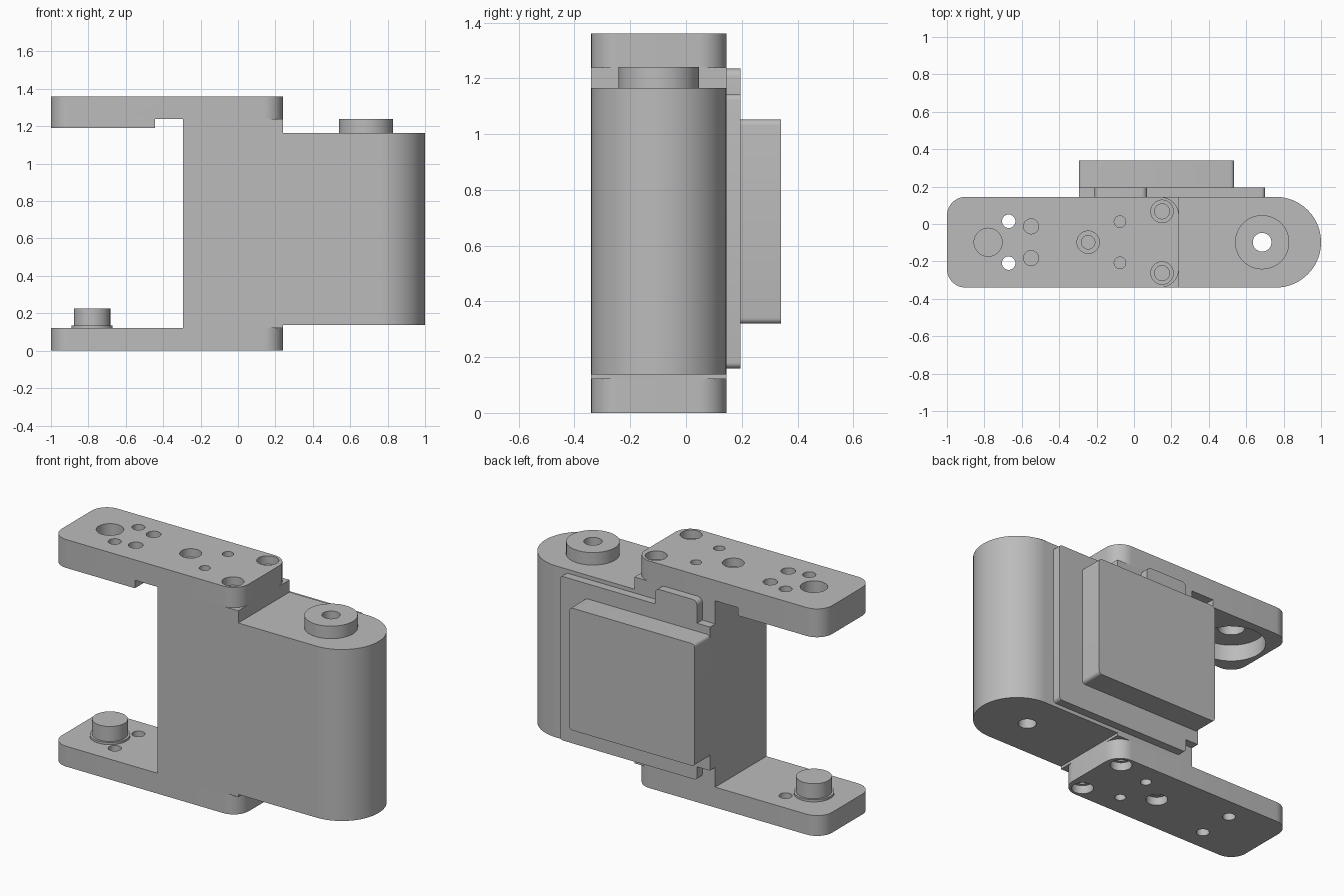
import bpy, bmesh, math

if "Cube" in bpy.data.objects:
    bpy.data.objects.remove(bpy.data.objects["Cube"])

grey = bpy.data.materials.new("plain grey")
grey.diffuse_color = (0.5, 0.5, 0.5, 1)
grey.use_nodes = True
grey.node_tree.nodes["Principled BSDF"].inputs["Base Color"].default_value = grey.diffuse_color
CY = -0.0975                      # centre line of the arms
Y0, Y1 = -0.34, 0.145             # front and back of the main block


def rounded(x0, x1, y0, y1, radii, seg=12):
    """Rectangle outline; radii for corners: low-low, high-low, high-high, low-high."""
    pts = []
    corners = [(x0, y0, 1, 1), (x1, y0, -1, 1), (x1, y1, -1, -1), (x0, y1, 1, -1)]
    for i, ((x, y, sx, sy), r) in enumerate(zip(corners, radii)):
        if r == 0:
            pts.append((x, y))
            continue
        for k in range(seg + 1):
            a = math.pi + (i + k / seg) * math.pi / 2
            pts.append((x + sx * r + r * math.cos(a), y + sy * r + r * math.sin(a)))
    return pts


def prism(name, pts, a, b, axis='z', bevel=0.0, bevel_side=None):
    """Extrude an outline along z from a to b, or an x-z outline along y."""
    bm = bmesh.new()
    place = (lambda p, h: (p[0], p[1], h)) if axis == 'z' else (lambda p, h: (p[0], h, p[1]))
    low = [bm.verts.new(place(p, a)) for p in pts]
    high = [bm.verts.new(place(p, b)) for p in pts]
    n = len(pts)
    caps = {a: bm.faces.new(low[::-1]), b: bm.faces.new(high)}
    for i in range(n):
        j = (i + 1) % n
        bm.faces.new((low[i], low[j], high[j], high[i]))
    if bevel:
        bmesh.ops.bevel(bm, geom=list(caps[bevel_side].edges), offset=bevel,
                        segments=3, profile=0.5, affect='EDGES')
    bmesh.ops.recalc_face_normals(bm, faces=bm.faces)
    mesh = bpy.data.meshes.new(name)
    bm.to_mesh(mesh)
    bm.free()
    mesh.materials.append(grey)
    ob = bpy.data.objects.new(name, mesh)
    bpy.context.collection.objects.link(ob)
    return ob


def disc(name, x, y, r, z0, z1, bevel=0.0):
    pts = [(x + r * math.cos(t * math.tau / 48), y + r * math.sin(t * math.tau / 48))
           for t in range(48)]
    return prism(name, pts, z0, z1, bevel=bevel, bevel_side=z1)


def combine(ob, other, operation):
    """Apply a boolean and discard the second object."""
    mod = ob.modifiers.new("join", 'BOOLEAN')
    mod.operation, mod.object, mod.solver = operation, other, 'EXACT'
    bpy.context.view_layer.objects.active = ob
    bpy.ops.object.modifier_apply(modifier=mod.name)
    bpy.data.objects.remove(other)


def drill(ob, x, y, r, z0, z1):
    combine(ob, disc("cutter", x, y, r, z0, z1), 'DIFFERENCE')


# Main block with a half-round end, and the neck below the upper arm
body = prism("body", rounded(-0.295, 1, Y0, Y1, (0, 0.2425, 0.2425, 0), 24), 0.138, 1.165)
neck = prism("neck", rounded(-0.295, 0.24, Y0, Y1, (0, 0, 0, 0)), 1.0, 1.238)
base = prism("base", rounded(-0.295, 0.24, Y0, Y1, (0, 0, 0, 0)), 0.122, 0.3)
combine(body, neck, 'UNION')
combine(body, base, 'UNION')

# Hinge boss with a bore right through the block
boss = disc("hinge_boss", 0.685, CY, 0.145, 1.165, 1.24)
drill(boss, 0.685, CY, 0.05, 1.1, 1.3)
drill(body, 0.685, CY, 0.05, 0.0, 1.3)

# Upper arm with a thicker tip, hollowed from below
arm_outline = rounded(-1, 0.24, Y0, Y1, (0.1,) * 4)
upper_arm = prism("upper_arm", arm_outline, 1.238, 1.36, bevel=0.012, bevel_side=1.36)
tip = prism("tip", rounded(-1, -0.445, Y0, Y1, (0.1, 0, 0, 0.1)), 1.19, 1.30)
combine(upper_arm, tip, 'UNION')
drill(upper_arm, -0.78, CY, 0.19, 1.1, 1.29)
drill(upper_arm, -0.78, CY, 0.075, 1.1, 1.5)

# Lower arm
lower_arm = prism("lower_arm", arm_outline, 0.0, 0.122, bevel=0.012, bevel_side=0.0)

# Screw holes in both arms, mirrored about the centre line
for arm, z0, z1, sink0, sink1 in ((upper_arm, 1.1, 1.5, 1.31, 1.5),
                                  (lower_arm, -0.2, 0.3, -0.2, 0.05)):
    drill(arm, -0.245, CY, 0.036, z0, z1)
    drill(arm, -0.245, CY, 0.06, sink0, sink1)
    for s in (-1, 1):
        drill(arm, -0.67, CY + s * 0.112, 0.036, z0, z1)
        drill(arm, -0.075, CY + s * 0.11, 0.031, z0, z1)
        drill(arm, 0.15, CY + s * 0.165, 0.04, z0, z1)
        drill(arm, 0.15, CY + s * 0.165, 0.06, sink0, sink1)
        if arm is upper_arm:
            drill(arm, -0.55, CY + s * 0.085, 0.04, sink0, sink1)

# Pivot pin on the lower arm
pin_collar = disc("pin_collar", -0.78, CY, 0.11, 0.122, 0.135)
pin = disc("pivot_pin", -0.78, CY, 0.097, 0.135, 0.225, bevel=0.006)

# Back plate with a raised tab and a set-back edge strip
plate = prism("back_plate", rounded(-0.21, 0.7, 0.16, 1.142, (0.02,) * 4, 5),
              Y1, 0.195, axis='y')
tab = prism("tab", rounded(-0.21, 0.07, 0.9, 1.235, (0, 0, 0.03, 0.03), 5),
            Y1, 0.195, axis='y')
strip = prism("strip", rounded(-0.295, -0.1, 0.24, 1.1, (0, 0, 0, 0)),
              Y1, 0.195, axis='y')
combine(plate, tab, 'UNION')
combine(plate, strip, 'UNION')

# Raised cover on the back
cover = prism("back_cover", rounded(-0.295, 0.535, 0.32, 1.052, (0.02,) * 4, 5),
              0.195, 0.34, axis='y')

# Smooth the rounded walls, keeping edges sharp
for ob in bpy.context.collection.objects:
    bpy.ops.object.select_all(action='DESELECT')
    ob.select_set(True)
    bpy.context.view_layer.objects.active = ob
    bpy.ops.object.shade_smooth_by_angle(angle=math.radians(32))
